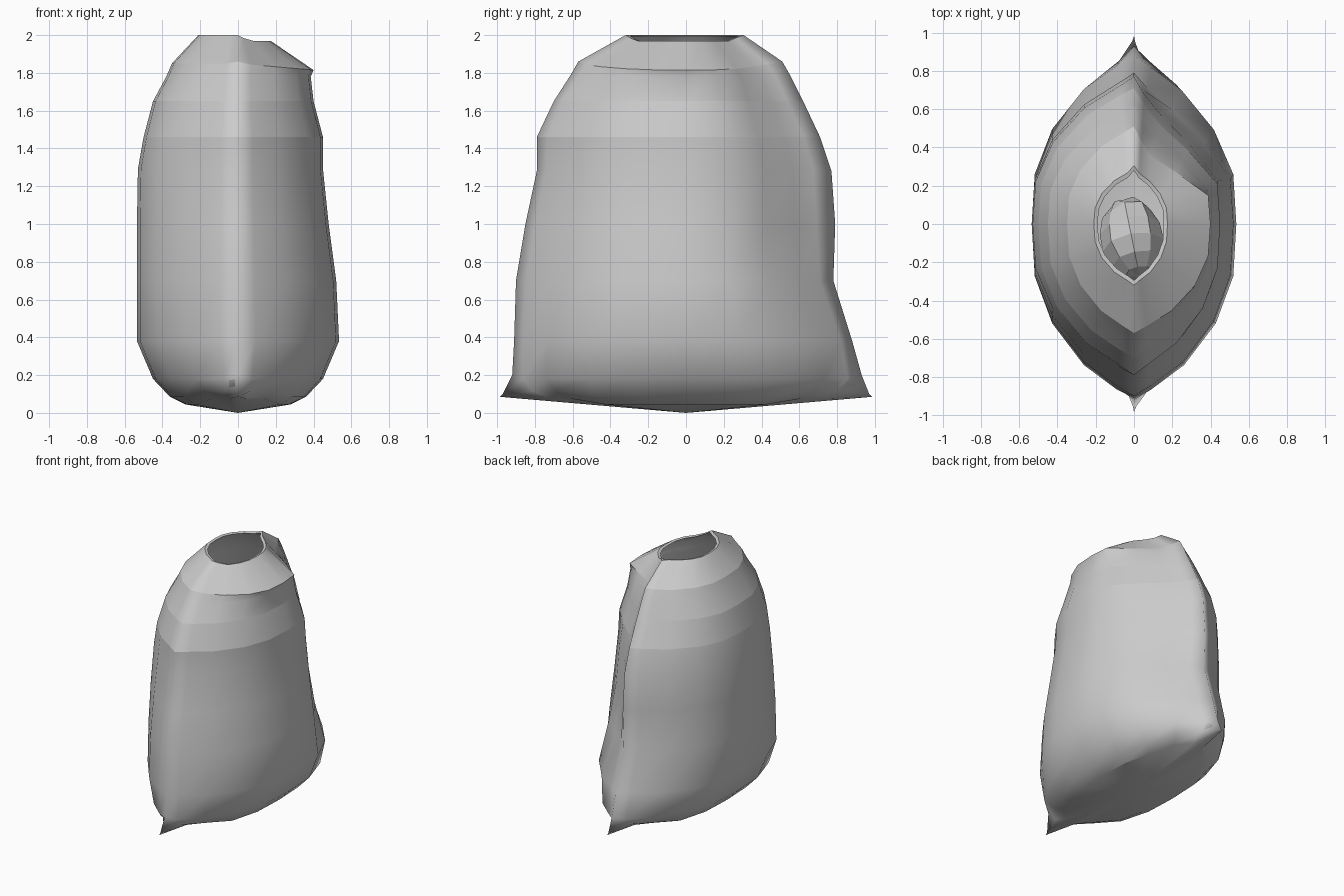
import bpy, bmesh, random
from mathutils import Vector

if "Cube" in bpy.data.objects:
    bpy.data.objects.remove(bpy.data.objects["Cube"])

# Almond cross-section of one quarter: (share of half width, share of half depth)
QUARTER = [(1, 0), (.97, .3), (.8, .57), (.49, .81), (.17, .95), (0, 1)]
DENT_SHARE = {.57: .5, .81: .95, .95: .75}

# z, left x, right x, front depth, back depth, front tip, back tip, tip z, back-right dent
RINGS = [
    (.045, .28, .28, .75, .75, .985, .985, .085, 0),
    (.085, .36, .36, .85, .84, .97, .97, .10, 0),
    (.18, .45, .45, .91, .90, .92, .93, .20, 0),
    (.38, .535, .535, .91, .87, .91, .88, .38, .05),
    (.70, .535, .52, .89, .77, .90, .78, .70, .22),
    (1.00, .535, .48, .84, .77, .85, .79, 1.00, .36),
    (1.29, .53, .45, .78, .75, .79, .77, 1.28, .36),
    (1.46, .50, .45, .77, .70, .79, .71, 1.46, .42),
    (1.65, .45, .40, .69, .60, .70, .62, 1.65, .42),
    (1.78, .38, .385, .60, .54, .61, .55, 1.79, .50),
    (1.85, .35, .40, .56, .50, .57, .51, 1.86, .60),
    (2.00, .21, .175, .31, .28, .32, .305, 2.00, .05),
]
# Mouth rim turned inward, then the inner wall starts
RIM = (1.995, .19, .155, .285, .255, .295, .28, 1.995, .05)


def section():
    """Outline, counter-clockwise from +x."""
    q = QUARTER
    return (q + [(-u, v) for u, v in q[-2::-1]] +
            [(-u, -v) for u, v in q[1:]] + [(u, -v) for u, v in q[-2:0:-1]])


def ring_points(z, xl, xr, yf, yb, tf, tb, tz, dent):
    for u, v in section():
        tip = u == 0
        x = u * (xr if u > 0 else xl)
        depth = (tb if v > 0 else tf) if tip else (yb if v > 0 else yf)
        y = v * depth
        if u > 0 and v > .4:
            k = dent * DENT_SHARE[v]
            x *= 1 - k
            y *= 1 - k * .2
        h = tz if tip else z
        if z < .1 and not tip and abs(v) > .7:   # bottom seam lifts to corners
            h += .03
        if z > 1.9:                              # mouth sags on the right
            h -= .032 * min(1, max(0, x / .06))
        elif z > 1.8:                            # sharp shoulder fold on the right
            h -= .035 * max(u, 0)
        yield Vector((x, y, h))


def bridge(bm, a, b):
    n = len(a)
    for i in range(n):
        j = (i + 1) % n
        bm.faces.new((a[i], a[j], b[j], b[i]))


def inset(r, d=.022):
    """Same ring, moved in by the cloth thickness."""
    z, xl, xr, yf, yb, tf, tb, tz, dent = r
    return (z + (d if z < .3 else 0), xl - d, xr - d, yf - d, yb - d,
            tf - 2 * d, tb - 2 * d, tz + (d if z < .3 else 0), dent)


# Cloth sack: outer skin, rim and inner skin
bm = bmesh.new()
outer = [[bm.verts.new(p) for p in ring_points(*r)] for r in RINGS]
inner = [[bm.verts.new(p) for p in ring_points(*r)]
         for r in [RIM] + [inset(r) for r in RINGS[-2::-1]]]
chain = outer + inner
for a, b in zip(chain, chain[1:]):
    bridge(bm, a, b)
n = len(outer[0])
for z, loop, flip in ((0, outer[0], True), (.022, inner[-1], False)):
    c = bm.verts.new((0, 0, z))
    for i in range(n):
        a, b = loop[i], loop[(i + 1) % n]
        bm.faces.new((c, b, a) if flip else (c, a, b))

# Crisp folds around the shoulders and mouth, soft cloth elsewhere
for loop in (outer[7], outer[8], outer[10], outer[11], inner[0]):
    for i in range(n):
        bm.edges.get((loop[i], loop[(i + 1) % n])).smooth = False
for i in range(n):
    bm.edges.get((outer[0][i], outer[0][(i + 1) % n])).smooth = i % 5 > 1
bmesh.ops.recalc_face_normals(bm, faces=bm.faces)
for f in bm.faces:
    f.smooth = True
mesh = bpy.data.meshes.new("sack")
bm.to_mesh(mesh)
bm.free()
sack = bpy.data.objects.new("sack", mesh)
bpy.context.collection.objects.link(sack)

# Faceted lump of contents deep inside
random.seed(4)
bpy.ops.mesh.primitive_uv_sphere_add(segments=9, ring_count=7, radius=1,
                                     location=(-.01, -.08, .32),
                                     rotation=(1.2, 0, .2))
lump = bpy.context.object
lump.name = "contents"
lump.scale = (.17, .22, .22)
for v in lump.data.vertices:
    v.co *= random.uniform(.94, 1.05)
